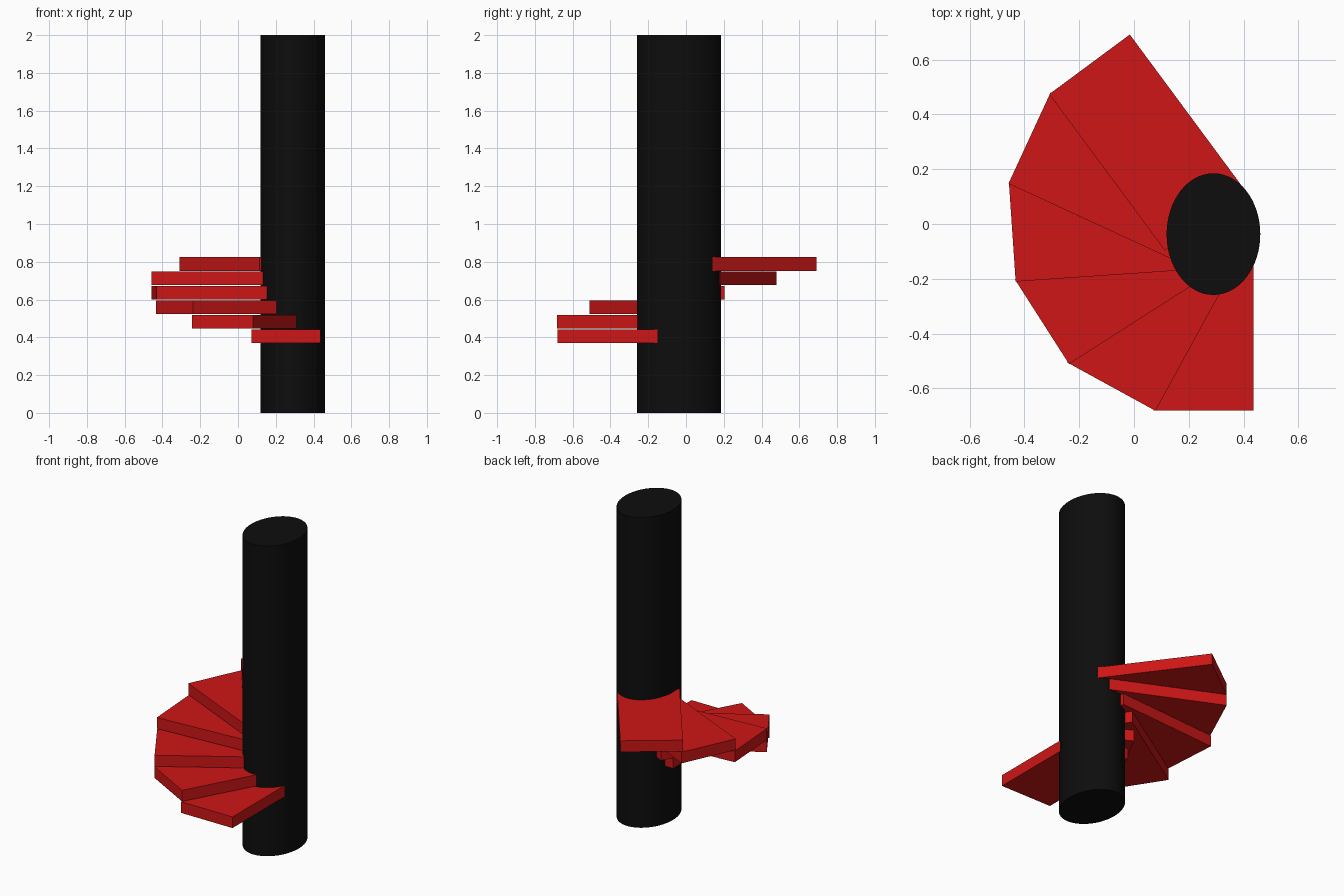
import bpy
from math import radians, cos, sin

if "Cube" in bpy.data.objects:
    bpy.data.objects.remove(bpy.data.objects["Cube"])


def material(name, rgb):
    m = bpy.data.materials.new(name)
    m.diffuse_color = (*rgb, 1)
    m.use_nodes = True
    m.node_tree.nodes["Principled BSDF"].inputs["Base Color"].default_value = m.diffuse_color
    return m


red = material("red", (0.62, 0.008, 0.008))
black = material("black", (0.004, 0.004, 0.004))

# Central column, elliptical in plan
bpy.ops.mesh.primitive_cylinder_add(vertices=64, radius=1, depth=2,
                                    location=(0.29, -0.037, 1))
column = bpy.context.object
column.name = "column"
column.scale = (0.171, 0.222, 1)
bpy.ops.object.transform_apply(location=False, rotation=False, scale=True)
bpy.ops.object.shade_smooth_by_angle(angle=radians(40))
column.data.materials.append(black)

# Treads: equal boards fanned clockwise around a pivot inside the column
PIVOT = (0.254, 0.02)
OUTER, INNER, WIDTH, THICK = 0.70, -0.01, 0.366, 0.072
for i in range(6):
    a = radians(270 - 28.7 * i)
    mid = (OUTER + INNER) / 2
    bpy.ops.mesh.primitive_cube_add(
        size=1,
        location=(PIVOT[0] + mid * cos(a), PIVOT[1] + mid * sin(a),
                  0.406 + 0.0765 * i),
        rotation=(0, 0, a))
    step = bpy.context.object
    step.name = f"step_{i + 1}"
    step.scale = (OUTER - INNER, WIDTH, THICK)
    bpy.ops.object.transform_apply(location=False, rotation=False, scale=True)
    step.data.materials.append(red)
